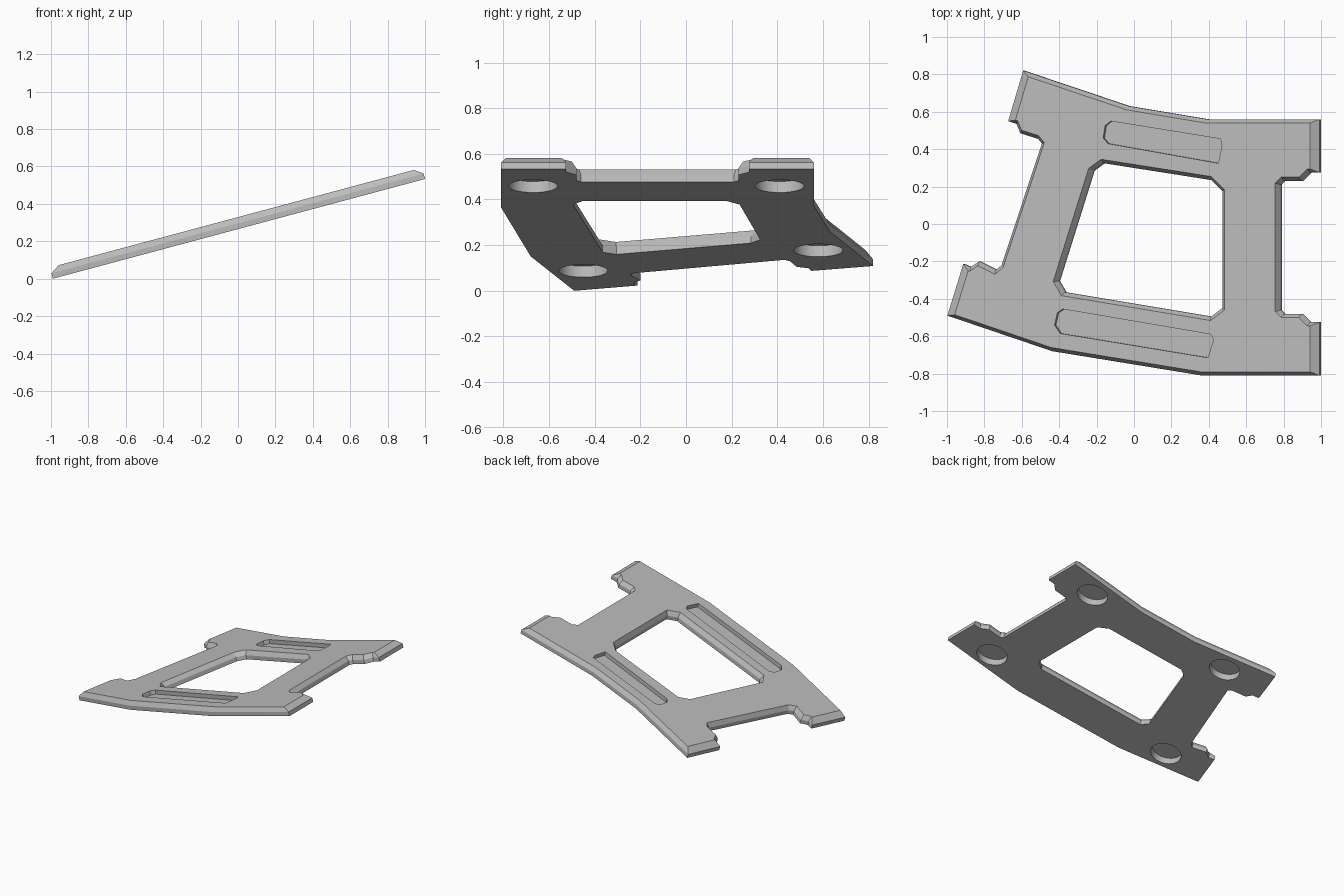
import bpy, bmesh
from math import radians, cos, tan
from mathutils import Vector, Matrix

cube = bpy.data.objects.get("Cube")
if cube:
    bpy.data.objects.remove(cube)

TILT = radians(15)
THICK, STEP, BEVEL, END_BEVEL = 0.062, 0.03, 0.02, 0.045
PLACE = Matrix.Translation((0, 0, 0.99 * tan(TILT))) @ Matrix.Rotation(-TILT, 4, 'Y')

grey = bpy.data.materials.new("light_grey")
grey.use_nodes = True
GREY = (0.5, 0.5, 0.5, 1)
grey.diffuse_color = GREY
grey.node_tree.nodes["Principled BSDF"].inputs["Base Color"].default_value = GREY


def flat(points, w=0):
    """Plan points moved into the sloping plane of the plate at height w."""
    return [Vector(((x + w * tan(TILT) * cos(TILT)) / cos(TILT), y)) for x, y in points]


def inset(pts, dists):
    """Mitred inset of a counterclockwise outline, one distance per edge."""
    out = []
    for i, p in enumerate(pts):
        d0 = (p - pts[i - 1]).normalized()
        d1 = (pts[(i + 1) % len(pts)] - p).normalized()
        n0, n1 = Vector((-d0.y, d0.x)), Vector((-d1.y, d1.x))
        a, b = dists[i - 1], dists[i]
        det = n0.x * n1.y - n0.y * n1.x
        out.append(p + Vector((a * n1.y - b * n0.y, b * n0.x - a * n1.x)) / det)
    return out


def add_object(name, bm):
    bmesh.ops.recalc_face_normals(bm, faces=bm.faces)
    mesh = bpy.data.meshes.new(name)
    bm.to_mesh(mesh)
    bm.free()
    mesh.materials.append(grey)
    ob = bpy.data.objects.new(name, mesh)
    bpy.context.collection.objects.link(ob)
    ob.matrix_world = PLACE
    return ob


def loft(name, layers):
    """Closed solid through outlines stacked at given heights."""
    bm = bmesh.new()
    rings = [[bm.verts.new((p.x, p.y, w)) for p in pts] for pts, w in layers]
    for low, high in zip(rings, rings[1:]):
        for i in range(len(low)):
            j = (i + 1) % len(low)
            bm.faces.new((low[i], low[j], high[j], high[i]))
    bm.faces.new(rings[0][::-1])
    bm.faces.new(rings[-1])
    return add_object(name, bm)


def disc(name, x, y, radius, depth):
    bm = bmesh.new()
    bmesh.ops.create_cone(bm, cap_ends=True, segments=48, radius1=radius, radius2=radius,
                          depth=2 * depth,
                          matrix=Matrix.Translation((x / cos(TILT), y, 0)))
    return add_object(name, bm)


# Plate with a bevelled upper rim, wider bevels on the four feet
outline = flat([
    (-.99, -.49), (-.43, -.68), (.37, -.81), (1, -.81), (1, -.525), (.95, -.525),
    (.905, -.48), (.81, -.48), (.79, -.46), (.79, .21), (.81, .23), (.905, .23),
    (.95, .275), (1, .275), (1, .56), (.4, .56), (-.02, .63), (-.585, .82),
    (-.665, .55), (-.62, .535), (-.6, .485), (-.505, .455), (-.485, .43),
    (-.7, -.22), (-.73, -.245), (-.82, -.2), (-.865, -.23), (-.905, -.213)])
foot_edges = (3, 13, 17, 27)
bevels = [END_BEVEL if i in foot_edges else BEVEL for i in range(len(outline))]
plate = loft("frame_plate", [(outline, 0), (outline, STEP), (inset(outline, bevels), THICK)])

# Central opening with a bevelled upper rim
hole = flat([(-.36, -.365), (.42, -.495), (.48, -.45), (.48, .175),
             (.42, .235), (-.155, .325), (-.21, .285), (-.395, -.305)])
rise = THICK - STEP
wide = inset(hole, [-2 * BEVEL] * len(hole))
cutters = [loft("opening_cutter", [(hole, -.05), (hole, STEP), (wide, STEP + 2 * rise)])]

# Shallow slots in the upper face
slots = {
    "back_slot_cutter": [(-.14, .43), (.45, .325), (.47, .42), (.462, .455),
                         (-.125, .55), (-.155, .525), (-.165, .46)],
    "front_slot_cutter": [(-.395, -.585), (.395, -.715), (.425, -.62), (.41, -.59),
                          (-.38, -.455), (-.41, -.475), (-.425, -.54)],
}
for name, pts in slots.items():
    shape = flat(pts, THICK)
    cutters.append(loft(name, [(shape, THICK - .03), (shape, THICK + .05)]))

# Round recesses in the underside
for x, y in ((.72, -.67), (.72, .41), (-.665, -.45), (-.33, .58)):
    cutters.append(disc("recess_cutter", x, y, .107, .05))

# Cut the plate, then drop the cutters
bpy.context.view_layer.objects.active = plate
for cutter in cutters:
    cutter.hide_render = True
    mod = plate.modifiers.new("cut", 'BOOLEAN')
    mod.operation, mod.solver, mod.object = 'DIFFERENCE', 'EXACT', cutter
    bpy.ops.object.modifier_apply(modifier=mod.name)
    bpy.data.objects.remove(cutter)

# Smooth the round recess walls only
bpy.ops.object.select_all(action='DESELECT')
plate.select_set(True)
bpy.ops.object.shade_smooth_by_angle(angle=radians(12))
